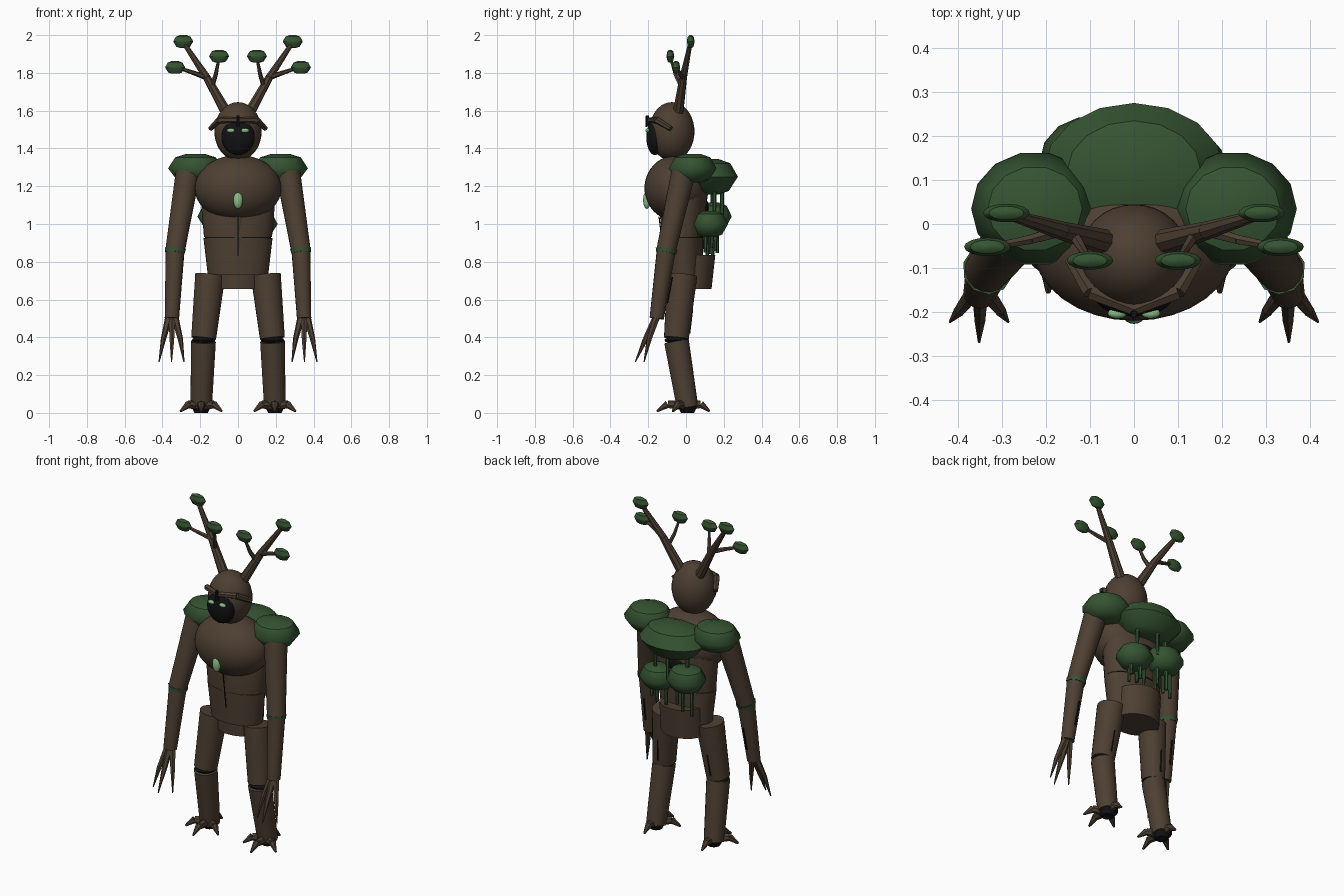
import bpy, bmesh, math
from mathutils import Vector, Matrix

old = bpy.data.objects.get("Cube")
if old:
    bpy.data.objects.remove(old)


def material(name, rgb):
    m = bpy.data.materials.new(name)
    m.use_nodes = True
    m.diffuse_color = (*rgb, 1)
    bsdf = m.node_tree.nodes["Principled BSDF"]
    bsdf.inputs["Base Color"].default_value = (*rgb, 1)
    bsdf.inputs["Roughness"].default_value = 0.9
    return m


BARK = material("bark brown", (0.075, 0.05, 0.032))
LEAF = material("leaf green", (0.036, 0.088, 0.032))
GLOW = material("pale green", (0.27, 0.52, 0.24))
DARK = material("hollow black", (0.006, 0.006, 0.007))


def finish(name, bm, mat, angle=40):
    bmesh.ops.recalc_face_normals(bm, faces=bm.faces)
    mesh = bpy.data.meshes.new(name)
    bm.to_mesh(mesh)
    bm.free()
    mesh.materials.append(mat)
    ob = bpy.data.objects.new(name, mesh)
    bpy.context.scene.collection.objects.link(ob)
    bpy.ops.object.select_all(action="DESELECT")
    ob.select_set(True)
    bpy.context.view_layer.objects.active = ob
    bpy.ops.object.shade_smooth_by_angle(angle=math.radians(angle))
    return ob


def limb(name, points, radii, mat=BARK, sides=12):
    """Tapered straight segments following a path."""
    bm = bmesh.new()
    for a, b, ra, rb in zip(points, points[1:], radii, radii[1:]):
        a, b = Vector(a), Vector(b)
        turn = (b - a).to_track_quat("Z", "Y").to_matrix().to_4x4()
        bmesh.ops.create_cone(bm, cap_ends=True, segments=sides, radius1=ra, radius2=rb,
                              depth=(b - a).length,
                              matrix=Matrix.Translation((a + b) / 2) @ turn)
    return finish(name, bm, mat)


def ball(name, center, size, mat=BARK, segs=32, rings=20):
    bm = bmesh.new()
    bmesh.ops.create_uvsphere(bm, u_segments=segs, v_segments=rings, radius=1,
                              matrix=Matrix.Translation(center) @ Matrix.Diagonal((*size, 1)))
    return finish(name, bm, mat)


def loft(name, rings, mat=BARK, sides=24):
    """Stacked ellipses given as (y, z, half width, half depth)."""
    bm = bmesh.new()
    loops = []
    for y, z, rx, ry in rings:
        angles = [math.tau * i / sides for i in range(sides)]
        loops.append([bm.verts.new((rx * math.cos(t), y + ry * math.sin(t), z)) for t in angles])
    for lo, hi in zip(loops, loops[1:]):
        for i in range(sides):
            j = (i + 1) % sides
            bm.faces.new((lo[i], lo[j], hi[j], hi[i]))
    bm.faces.new(loops[0])
    bm.faces.new(loops[-1])
    return finish(name, bm, mat)


def leaf_cap(name, center, size, sides=14):
    """Flattened clump with a sharp rim."""
    ob = loft(name, [(0, -0.98, 0.35, 0.35), (0, -0.8, 0.68, 0.68), (0, 0, 1, 1),
                     (0, 0.75, 0.74, 0.74), (0, 0.98, 0.35, 0.35)], LEAF, sides)
    ob.data.transform(Matrix.Translation(center) @ Matrix.Diagonal((*size, 1)))
    return ob


# Torso
ball("chest", (0, -0.05, 1.19), (0.23, 0.17, 0.175))
loft("ribs", [(-0.015, 0.93, 0.18, 0.11), (-0.01, 1.16, 0.2, 0.125), (0, 1.29, 0.18, 0.1)])
loft("belly", [(-0.01, 0.73, 0.16, 0.1), (-0.015, 0.926, 0.183, 0.105)])
loft("waist_gap", [(-0.015, 0.92, 0.176, 0.104), (-0.015, 0.936, 0.176, 0.104)], DARK)
loft("pelvis", [(0.02, 0.655, 0.135, 0.115), (0.025, 0.835, 0.135, 0.13)], sides=20)
limb("belly_ridge", [(0, -0.095, 0.83), (0, -0.09, 1.06)], [0.02, 0.05], sides=8)
limb("belly_crease", [(0, -0.116, 0.83), (0, -0.143, 1.04)], [0.003, 0.003], DARK, 6)
ball("chest_gem", (0, -0.207, 1.127), (0.025, 0.02, 0.047), GLOW, 16, 10)

# Head and face
ball("head", (0, -0.075, 1.49), (0.125, 0.12, 0.155))
ball("face_hollow", (0, -0.165, 1.46), (0.088, 0.045, 0.095), DARK)
limb("brow_notch", [(0, -0.203, 1.515), (0, -0.205, 1.575)], [0.012, 0.008], DARK, 6)

# Back canopy with hanging vines
leaf_cap("upper_back_canopy", (0, 0.12, 1.25), (0.205, 0.155, 0.095), 16)
leaf_cap("right_back_canopy", (-0.1, 0.14, 1.04), (0.115, 0.105, 0.075))
leaf_cap("left_back_canopy", (0.1, 0.125, 1.0), (0.11, 0.1, 0.07))
ball("back_hollow", (0, 0.08, 1.09), (0.08, 0.04, 0.06), DARK, 12, 8)


def vines(name, x, y, top, spread, length):
    for i in range(5):
        t = math.tau * i / 5 + 0.4
        px, py = x + spread * math.cos(t), y + 0.6 * spread * math.sin(t)
        drop = length * (0.7 + 0.3 * ((i * 2) % 5) / 4)
        limb(f"{name}_vine_{i + 1}", [(px, py, top), (px, py, top - drop)],
             [0.012, 0.009], LEAF, 6)


vines("upper", 0, 0.125, 1.2, 0.11, 0.2)
vines("right", -0.09, 0.135, 1.0, 0.05, 0.18)
vines("left", 0.09, 0.125, 0.96, 0.05, 0.12)

# Mirrored parts
for side, s in (("left", 1), ("right", -1)):
    def P(x, y, z):
        return (s * x, y, z)

    # Eye and brow
    ball(side + "_eye", P(0.038, -0.203, 1.495), (0.022, 0.012, 0.012), GLOW, 12, 8)
    limb(side + "_brow", [P(0.145, -0.08, 1.505), P(0.1, -0.155, 1.55), P(0, -0.195, 1.55)],
         [0.014, 0.018, 0.014], sides=6)

    # Antler
    limb(side + "_antler", [P(0.05, -0.045, 1.57), P(0.165, -0.015, 1.775), P(0.285, 0.022, 1.955)],
         [0.03, 0.021, 0.012], sides=8)
    limb(side + "_antler_outer_twig", [P(0.165, -0.015, 1.775), P(0.235, -0.035, 1.8),
                                       P(0.325, -0.052, 1.83)], [0.015, 0.012, 0.008], sides=6)
    limb(side + "_antler_inner_twig", [P(0.14, -0.02, 1.72), P(0.118, -0.055, 1.79),
                                       P(0.1, -0.083, 1.88)], [0.014, 0.011, 0.007], sides=6)
    for label, c in (("top", P(0.29, 0.025, 1.966)), ("outer", P(0.333, -0.052, 1.829)),
                     ("inner", P(0.1, -0.083, 1.888))):
        leaf_cap(f"{side}_antler_{label}_leaf", c, (0.053, 0.021, 0.034), 16)

    # Shoulder and arm
    leaf_cap(side + "_shoulder_canopy", P(0.225, 0.035, 1.295), (0.145, 0.13, 0.077))
    shoulder, elbow, wrist = P(0.262, -0.01, 1.29), P(0.333, -0.105, 0.86), P(0.35, -0.155, 0.5)
    limb(side + "_upper_arm", [shoulder, elbow], [0.066, 0.052], sides=16)
    limb(side + "_forearm", [elbow, wrist], [0.05, 0.038], sides=16)
    limb(side + "_elbow_moss", [P(0.332, -0.103, 0.867), P(0.334, -0.106, 0.848)],
         [0.058, 0.054], LEAF, 10)
    limb(side + "_forearm_crack", [P(0.336, -0.072, 0.72), P(0.343, -0.098, 0.58)],
         [0.004, 0.004], DARK, 6)
    for i, dx in enumerate((-1, 0, 1)):
        reach = 0.02 if dx == 0 else 0
        limb(f"{side}_finger_{i + 1}",
             [P(0.35 + 0.015 * dx, -0.155, 0.51), P(0.35 + 0.045 * dx, -0.195 - reach, 0.39),
              P(0.352 + 0.066 * dx, -0.222 - 2.3 * reach, 0.27)],
             [0.02, 0.014, 0.003], sides=6)

    # Leg
    hip, knee, ankle = P(0.147, -0.02, 0.73), P(0.183, -0.052, 0.385), P(0.195, 0.008, 0.03)
    limb(side + "_thigh", [hip, P(0.182, -0.051, 0.395)], [0.08, 0.066], sides=20)
    limb(side + "_shin", [P(0.183, -0.05, 0.378), ankle], [0.066, 0.057], sides=20)
    ball(side + "_knee_gap", knee, (0.062, 0.062, 0.02), DARK, 20, 8)
    limb(side + "_thigh_crack", [P(0.168, 0.034, 0.55), P(0.178, 0.018, 0.42)],
         [0.005, 0.005], DARK, 6)
    for i, (dx, dy) in enumerate(((-0.11, -0.07), (0, -0.155), (0.11, -0.07), (0, 0.125))):
        limb(f"{side}_toe_{i + 1}",
             [P(0.195 + 0.2 * dx, 0.2 * dy, 0.04), P(0.195 + 0.62 * dx, 0.62 * dy, 0.045),
              P(0.195 + dx, dy, 0.008)], [0.026, 0.021, 0.006], sides=7)
    limb(side + "_foot", [P(0.195, 0.008, 0), P(0.195, 0.008, 0.04)], [0.035, 0.055], DARK, 12)
